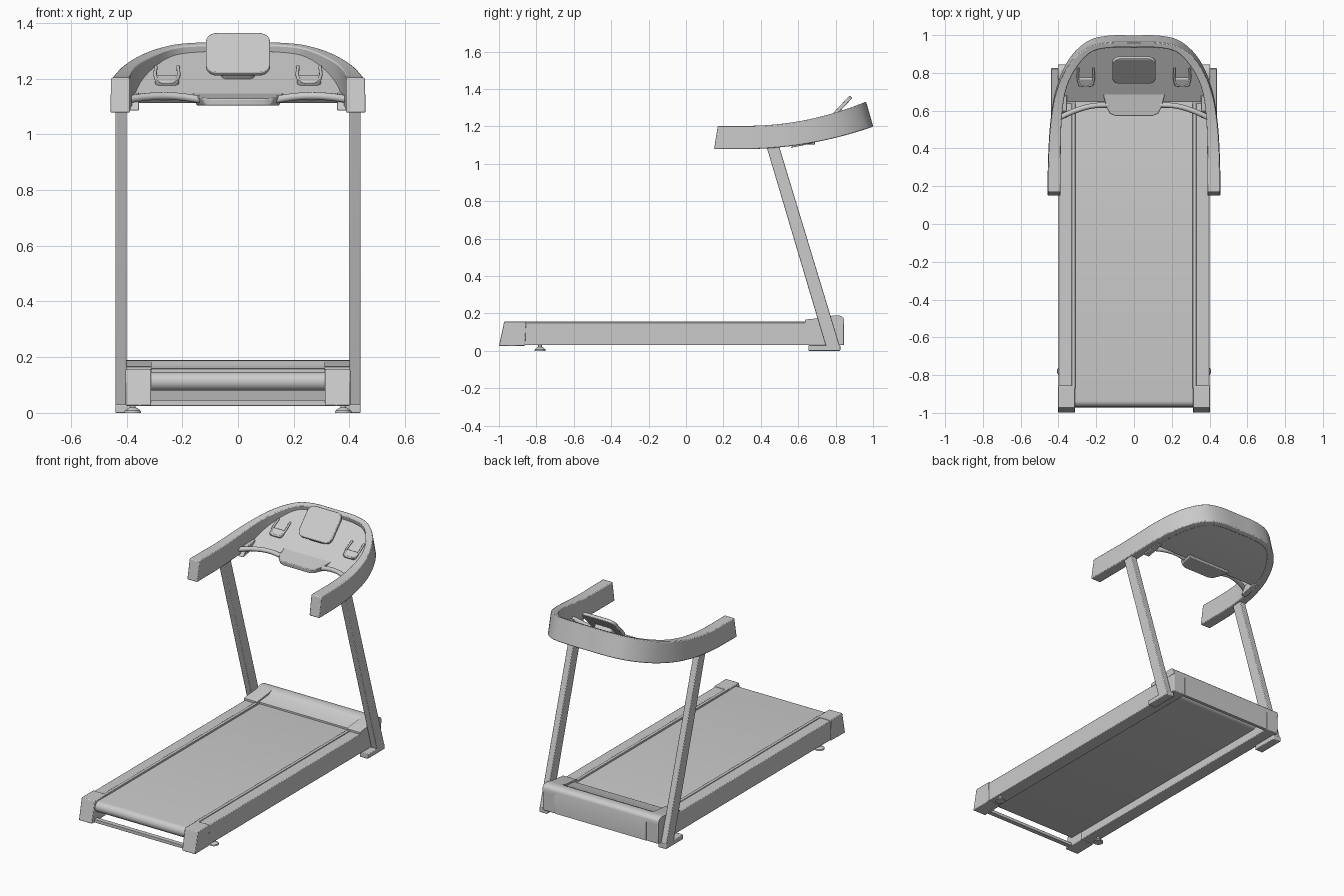
import bpy, bmesh, math
from mathutils import Vector, Matrix

if "Cube" in bpy.data.objects:
    bpy.data.objects.remove(bpy.data.objects["Cube"])


def finish(name, bm, bevel=0.0, mirror=False):
    bmesh.ops.recalc_face_normals(bm, faces=bm.faces)
    me = bpy.data.meshes.new(name)
    bm.to_mesh(me)
    bm.free()
    ob = bpy.data.objects.new(name, me)
    bpy.context.collection.objects.link(ob)
    bpy.ops.object.select_all(action='DESELECT')
    bpy.context.view_layer.objects.active = ob
    ob.select_set(True)
    bpy.ops.object.shade_smooth_by_angle(angle=math.radians(35))
    if bevel:
        b = ob.modifiers.new("bevel", 'BEVEL')
        b.width, b.segments, b.limit_method = bevel, 2, 'ANGLE'
        b.angle_limit = math.radians(40)
    if mirror:
        ob.modifiers.new("mirror", 'MIRROR')
    return ob


def loft(rings, close=True):
    """Skin a list of equal-length closed rings, with end caps."""
    bm = bmesh.new()
    vs = [[bm.verts.new(p) for p in r] for r in rings]
    n = len(rings[0])
    for a, b in zip(vs, vs[1:]):
        for i in range(n):
            j = (i + 1) % n
            bm.faces.new((a[i], a[j], b[j], b[i]))
    bm.faces.new(vs[0])
    bm.faces.new(vs[-1])
    return bm


def side_profile(name, pts, x0, x1, bevel=0.0, mirror=False):
    """Extrude a (y, z) profile along x."""
    return finish(name, loft([[(x, y, z) for y, z in pts] for x in (x0, x1)]), bevel, mirror)


def box(name, x, y, z, bevel=0.0, mirror=False):
    return side_profile(name, [(y[0], z[0]), (y[1], z[0]), (y[1], z[1]), (y[0], z[1])],
                        x[0], x[1], bevel, mirror)


def slab(name, w, h, t, r, loc, tilt, bevel=0.004, mirror=False):
    """Rounded rectangular plate tilted about x."""
    out = []
    for k, (sx, sy) in enumerate(((1, 1), (-1, 1), (-1, -1), (1, -1))):
        for i in range(7):
            a = math.radians(90 * k + 15 * i)
            out.append((sx * (w / 2 - r) + r * math.cos(a), sy * (h / 2 - r) + r * math.sin(a)))
    bm = loft([[(x, y, z) for x, y in out] for z in (-t / 2, t / 2)])
    bm.transform(Matrix.Translation(loc) @ Matrix.Rotation(tilt, 4, 'X'))
    return finish(name, bm, bevel, mirror)


def tube(name, pts, radius):
    for s, side in ((1, "right"), (-1, "left")):
        cu = bpy.data.curves.new(name, 'CURVE')
        cu.dimensions, cu.bevel_depth, cu.bevel_resolution = '3D', radius, 3
        cu.use_fill_caps = True
        sp = cu.splines.new('BEZIER')
        sp.bezier_points.add(len(pts) - 1)
        for bp, p in zip(sp.bezier_points, pts):
            bp.co = (s * p[0], p[1], p[2])
            bp.handle_left_type = bp.handle_right_type = 'AUTO'
        bpy.context.collection.objects.link(bpy.data.objects.new(f"{name}_{side}", cu))


# Base: rails, trim, rear caps, rear crossbar
box("side_rail", (0.315, 0.40), (-0.87, 0.845), (0.03, 0.152), 0.004, True)
box("rail_trim", (0.31, 0.33), (-0.87, 0.66), (0.135, 0.157), 0.002, True)
side_profile("rear_cap", [(-1, 0.025), (-0.86, 0.027), (-0.855, 0.157), (-0.972, 0.157)],
             0.312, 0.403, 0.004, True)
box("rear_crossbar", (-0.315, 0.315), (-0.975, -0.945), (0.025, 0.045), 0.002)

# Running belt as a closed loop over two rollers
belt = []
for yc, a0 in ((0.72, -90), (-0.935, 90)):
    for i in range(13):
        a = math.radians(a0 + 15 * i)
        belt.append((yc + 0.033 * math.cos(a), 0.113 + 0.033 * math.sin(a)))
side_profile("running_belt", belt, -0.314, 0.314)

# Motor hood and its side blocks
side_profile("motor_hood", [(0.655, 0.13), (0.655, 0.157), (0.665, 0.161), (0.75, 0.168), (0.765, 0.18),
             (0.785, 0.188), (0.81, 0.19), (0.83, 0.186), (0.841, 0.177), (0.845, 0.165),
             (0.845, 0.03), (0.825, 0.03), (0.80, 0.13)], -0.315, 0.315)
side_profile("hood_side", [(0.635, 0.145), (0.635, 0.164), (0.645, 0.168), (0.75, 0.178), (0.785, 0.188),
             (0.81, 0.19), (0.83, 0.186), (0.841, 0.177), (0.845, 0.165), (0.845, 0.145)],
             0.31, 0.402, 0, True)

# Uprights and floor feet
side_profile("upright", [(0.425, 1.11), (0.493, 1.11), (0.825, 0.015), (0.75, 0.015)],
             0.40, 0.44, 0.004, True)
box("upright_foot", (0.385, 0.44), (0.655, 0.825), (0, 0.03), 0.004, True)
bm = bmesh.new()
for r1, r2, z0, z1 in ((0.03, 0.028, 0, 0.008), (0.028, 0.012, 0.008, 0.02), (0.01, 0.01, 0.02, 0.04)):
    bmesh.ops.create_cone(bm, cap_ends=True, segments=24, radius1=r1, radius2=r2, depth=z1 - z0,
                          matrix=Matrix.Translation((0.378, -0.78, (z0 + z1) / 2)))
finish("levelling_foot", bm, 0, True)

# Wrap-around handrail: outer and inner plan curve, from handle end to centre
half = [(0.458, 0.15, 0.388, 0.15), (0.455, 0.35, 0.388, 0.35), (0.442, 0.55, 0.383, 0.55),
        (0.412, 0.72, 0.362, 0.72), (0.347, 0.87, 0.31, 0.845), (0.25, 0.967, 0.23, 0.94),
        (0.14, 0.998, 0.13, 0.968), (0, 1.0, 0, 0.97)]
ctrl = [Vector(p) for p in half]
ctrl += [Vector((-a, b, -c, d)) for a, b, c, d in reversed(half[:-1])]
ctrl = [2 * ctrl[0] - ctrl[1]] + ctrl + [2 * ctrl[-1] - ctrl[-2]]
path = []
STEPS = 5
for k in range(1, len(ctrl) - 2):
    p0, p1, p2, p3 = ctrl[k - 1:k + 3]
    for i in range(STEPS):
        t = i / STEPS
        path.append(0.5 * (2 * p1 + (p2 - p0) * t + (2 * p0 - 5 * p1 + 4 * p2 - p3) * t * t
                           + (3 * p1 - p0 - 3 * p2 + p3) * t ** 3))
path.append(ctrl[-2])


def lean(y):
    return -0.02 * max(0, 0.5 - y) / 0.35 + 0.038 * max(0, y - 0.5) / 0.5


def z_low(y):
    return 1.078 + 0.12 * (max(0, y - 0.3) / 0.7) ** 2


def z_high(y):
    return 1.203 + 0.128 * (max(0, y - 0.33) / 0.63) ** 2


rings = []
for xo, yo, xi, yi in path:
    to, ti = yo - lean(yo), yi - lean(yi)
    rings.append([(xo, yo, z_low(yo)), (xo * 0.995, to, z_high(to)),
                  (xi, ti, z_high(ti)), (xi, yi, z_low(yi))])
finish("handrail", loft(rings), 0.005)


# Console panel filling the front of the handrail
def z_panel(y):
    return 1.15 + 0.6 * (y - 0.69)


rows = []
for p in path[:len(path) // 2]:
    x, y = p[2] + 0.008, p[3]
    if y > 0.645:
        ty = y - lean(y)
        rows.append([(x, ty, z_panel(ty)), (-x, ty, z_panel(ty)),
                     (-x, y, z_low(y) + 0.003), (x, y, z_low(y) + 0.003)])
finish("console_panel", loft(rows))
side_profile("panel_bracket", [(0.56, 1.085), (0.68, 1.11), (0.68, 1.15), (0.60, 1.14)],
             0.355, 0.392, 0.003, True)

# Centre control tray and front grab bars
plan = [(-0.165, 0.69), (0.165, 0.69), (0.15, 0.625), (0.13, 0.585), (0.10, 0.572),
        (-0.10, 0.572), (-0.13, 0.585), (-0.15, 0.625)]
finish("control_tray", loft([[(x * 0.9, y, 1.103) for x, y in plan],
                             [(x, y, 1.128 + 0.17 * (y - 0.572)) for x, y in plan]]), 0.004)
tube("grab_bar", [(0.13, 0.63, 1.124), (0.22, 0.625, 1.136), (0.31, 0.60, 1.136), (0.40, 0.56, 1.125)], 0.014)

# Display screen on a short mount
tilt = math.radians(47)
slab("display_screen", 0.23, 0.195, 0.02, 0.04, (0, 0.815, 1.287), tilt)
slab("screen_mount", 0.12, 0.09, 0.05, 0.02, (0, 0.80, 1.235), math.radians(38))

# Bottle holders: raised U-shaped clips with a base plate
slope = math.atan(0.6)
u = [(0.215, 0.825), (0.215, 0.76), (0.225, 0.738), (0.255, 0.73), (0.285, 0.738), (0.295, 0.76), (0.295, 0.825)]
tube("holder_rim", [(x, y, z_panel(y) + 0.012) for x, y in u], 0.006)
slab("holder_base", 0.085, 0.05, 0.02, 0.015, (0.255, 0.752, z_panel(0.752) + 0.005), slope, 0.003, True)
